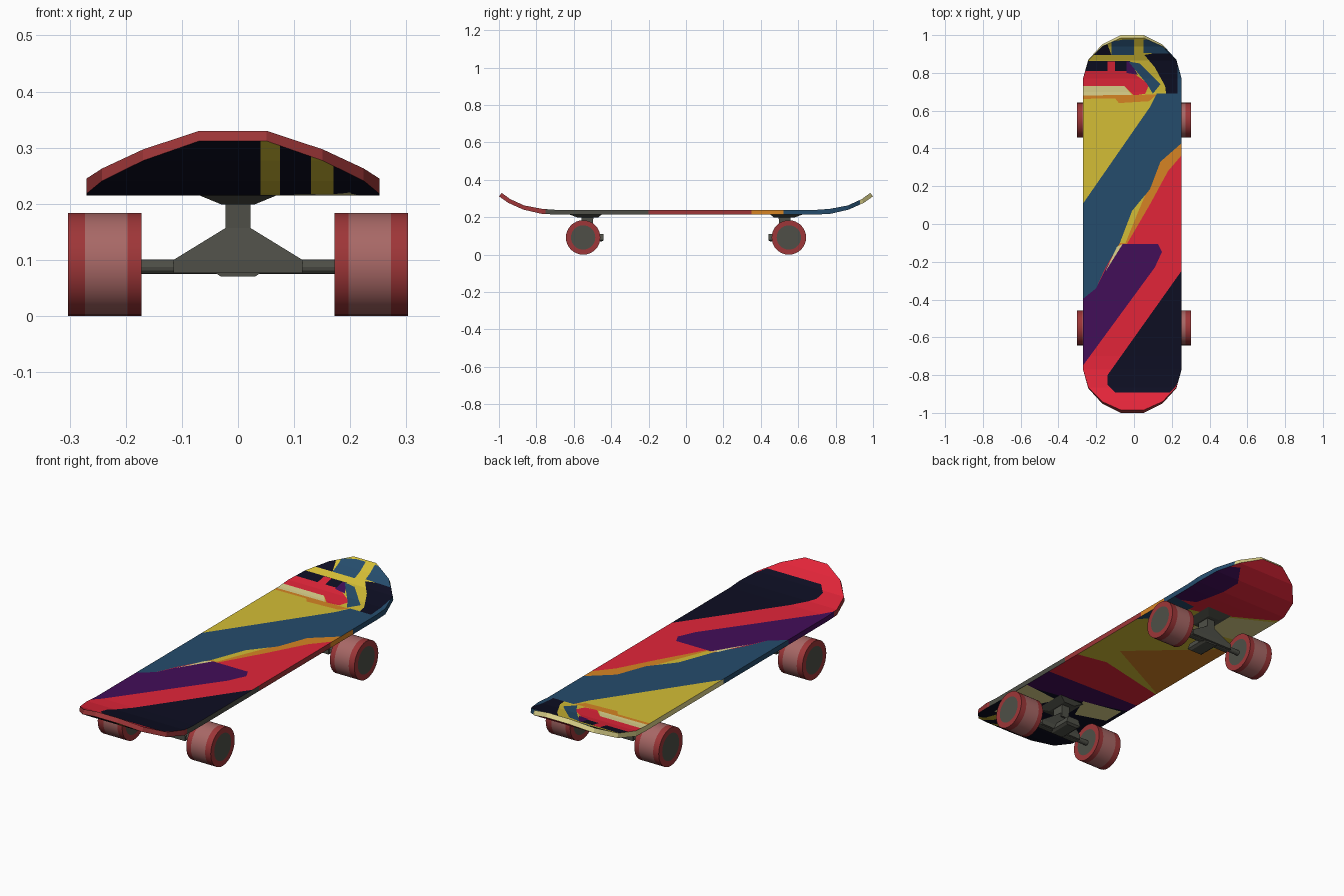
import bpy, bmesh, math
from mathutils import Vector, Matrix

if "Cube" in bpy.data.objects:
    bpy.data.objects.remove(bpy.data.objects["Cube"])

# Palette (sRGB 0-255, stored as linear)
PALETTE = {"red": (226, 37, 57), "navy": (13, 14, 34), "purple": (66, 14, 88), "blue": (37, 76, 108),
           "yellow": (212, 190, 54), "orange": (214, 132, 36), "pale_cream": (222, 212, 140),
           "wheel_red": (158, 54, 56), "wheel_pink": (168, 104, 102), "metal_grey": (78, 79, 71)}
IDX = {n: i for i, n in enumerate(PALETTE)}
MATS = []
for n, c in PALETTE.items():
    m = bpy.data.materials.new(n)
    m.diffuse_color = [((v / 255 + .055) / 1.055) ** 2.4 for v in c] + [1]
    m.use_nodes = True
    m.node_tree.nodes["Principled BSDF"].inputs["Base Color"].default_value = m.diffuse_color
    MATS.append(m)


def finish(bm, name, smooth=False):
    me = bpy.data.meshes.new(name)
    bm.to_mesh(me)
    bm.free()
    for m in MATS:
        me.materials.append(m)
    ob = bpy.data.objects.new(name, me)
    bpy.context.collection.objects.link(ob)
    if smooth:
        bpy.context.view_layer.objects.active = ob
        ob.select_set(True)
        bpy.ops.object.shade_smooth_by_angle(angle=math.radians(35))
        ob.select_set(False)
    return ob


# Painted regions as (colour, x-y outline); later ones cover earlier ones
STRIPES = [
    ("yellow", [(-.3, .05), (-.3, .69), (.13, .69), (.12, .6)]),
    ("orange", [(.3, .48), (.3, .42), (.18, .28), (.085, .105), (-.04, -.11), (-.1, -.12), (.07, .3)]),
    ("blue", [(-.3, .065), (.085, .62), (.12, .69), (.3, .69), (.3, .47), (.14, .33), (.085, .185), (0, .08),
              (-.075, -.1), (-.155, -.24), (-.2, -.34), (-.3, -.42)]),
    ("yellow", [(-.075, -.1), (-.01, .07), (.06, .155), (.02, .06), (-.045, -.1)]),
    ("purple", [(-.3, -.42), (-.2, -.34), (-.14, -.22), (-.06, -.106), (.127, -.106), (.148, -.148),
                (.11, -.23), (-.3, -.79)]),
    ("pale_cream", [(-.16, -.27), (-.09, -.12), (-.06, -.106), (-.15, -.25)]),
    ("navy", [(.3, -.18), (-.14, -.8), (-.14, -.85), (-.1, -.892), (.19, -.892), (.22, -.86), (.3, -.7)])]
TAIL = [
    ("yellow", [(-.3, .69), (-.3, 1.1), (.3, 1.1), (.3, .69)]),
    ("navy", [(.055, .895), (.2, .92), (.23, .88), (.23, .69), (.17, .69), (.165, .73), (.11, .83)]),
    ("blue", [(.23, .9), (.3, .9), (.3, .68), (.23, .68)]),
    ("blue", [(.05, .978), (.13, .97), (.26, .92), (.26, .9), (.05, .905)]),
    ("blue", [(-.12, .965), (-.05, .978), (0, .978), (0, .895), (-.12, .895)]),
    ("navy", [(-.24, .895), (-.12, .895), (-.14, .95), (-.2, .95)]),
    ("navy", [(-.3, .862), (-.02, .862), (0, .81), (-.3, .81)]),
    ("red", [(-.3, .81), (-.14, .81), (-.14, .86), (-.1, .86), (-.1, .81), (-.02, .81), (.08, .74), (.06, .69),
             (0, .68), (-.05, .73), (-.3, .73)]),
    ("purple", [(-.04, .8), (-.04, .86), (-.02, .86), (.02, .79)]),
    ("blue", [(-.03, .86), (.03, .85), (.14, .74), (.1, .69), (.07, .74)]),
    ("pale_cream", [(-.3, .73), (-.05, .73), (-.01, .68), (-.3, .68)]),
    ("orange", [(-.3, .68), (.12, .685), (.08, .65), (-.08, .64), (-.1, .665), (-.3, .662)])]
UNDERSIDE = [
    ("red", [(-.3, .75), (0, .58), (.3, .5), (.3, 1.1), (-.3, 1.1)]),
    ("purple", [(.3, .55), (.3, .88), (.13, .93), (.08, .85), (.14, .62)]),
    ("blue", [(.3, .26), (.3, .6), (.12, .58), (.13, .46)]),
    ("pale_cream", [(-.3, .73), (-.3, .48), (0, .42), (0, .57)]),
    ("orange", [(.12, .04), (-.3, .42), (-.3, -.17)]),
    ("red", [(.3, -.12), (.1, -.08), (-.3, -.17), (-.3, -.3), (.3, -.32)]),
    ("purple", [(.3, -.32), (-.3, -.3), (-.3, -.36), (0, -.45), (.3, -.5)]),
    ("navy", [(-.3, -.36), (0, -.45), (.3, -.5), (.3, -1.1), (-.3, -1.1)]),
    ("pale_cream", [(.25, -.56), (.25, -.48), (.05, -.5), (.1, -.6)]),
    ("pale_cream", [(-.05, -.43), (-.25, -.39), (-.25, -.5), (-.1, -.55)]),
    ("pale_cream", [(.22, -.68), (.1, -.64), (.05, -.7), (.2, -.78)]),
    ("yellow", [(.04, -.72), (.04, -1.1), (.075, -1.1), (.075, -.72)]),
    ("yellow", [(.13, -.75), (.13, -1.1), (.17, -1.1), (.17, -.75)])]


def inside(p, poly):
    hit = False
    for (ax, ay), (bx, by) in zip(poly, poly[1:] + poly[:1]):
        if (ay > p.y) != (by > p.y) and p.x < ax + (p.y - ay) * (bx - ax) / (by - ay):
            hit = not hit
    return hit


def cut(bm, faces, co, no):
    geom = set(faces)
    for f in faces:
        geom.update(f.verts)
        geom.update(f.edges)
    bmesh.ops.bisect_plane(bm, geom=list(geom), dist=1e-5, plane_co=co, plane_no=no)
    bm.normal_update()


def overlaps(f, a, b):
    return all(min(v.co[k] for v in f.verts) <= max(a[k], b[k]) and
               max(v.co[k] for v in f.verts) >= min(a[k], b[k]) for k in (0, 1))


def paint(bm, pick, base, regions):
    """Cut the picked faces along each outline, then colour them by region."""
    for _, poly in regions:
        for a, b in zip(poly, poly[1:] + poly[:1]):
            faces = [f for f in bm.faces if pick(f) and overlaps(f, a, b)]
            if faces:
                cut(bm, faces, (a[0], a[1], 0), (b[1] - a[1], a[0] - b[0], 0))
    for f in bm.faces:
        if pick(f):
            c = f.calc_center_median()
            f.material_index = IDX[base]
            for col, poly in regions:
                if inside(c, poly):
                    f.material_index = IDX[col]


def edge_colour(c):
    if c.y < -.75:
        return "wheel_red"
    if c.x > 0:
        steps = ((-.2, "metal_grey"), (.35, "wheel_red"), (.52, "orange"), (.93, "blue"))
    else:
        steps = ((-.4, "purple"), (.1, "blue"))
    return next((col for y, col in steps if c.y < y), "pale_cream")


# Deck: stations of half width, top (y, z) and bottom (y, z), mirrored front to back
HALF = [(.06, .985, .33, 1.0, .312), (.16, .94, .297, .95, .277), (.233, .865, .263, .87, .241),
        (.261, .77, .245, .77, .218), (.261, .7, .24, .7, .215)]
stations = [(w, -ty, tz, -by, bz) for w, ty, tz, by, bz in HALF] + HALF[::-1]
bm = bmesh.new()
rings = []
for w, ty, tz, by, bz in stations:
    rings.append([bm.verts.new((x - .009, y, z)) for x, y, z in
                  ((-w, ty, tz), (w, ty, tz), (w, by, bz), (-w, by, bz))])
for r, s in zip(rings, rings[1:]):
    for i in range(4):
        bm.faces.new((r[i], r[(i + 1) % 4], s[(i + 1) % 4], s[i]))
bm.faces.new(rings[0])
bm.faces.new(rings[-1][::-1])
bmesh.ops.recalc_face_normals(bm, faces=bm.faces[:])
bm.normal_update()
for y in (-.75, -.4, -.2, .1, .35, .52, .93):
    cut(bm, [f for f in bm.faces if abs(f.normal.z) < .75], (0, y, 0), (0, 1, 0))
for f in bm.faces:
    f.material_index = IDX[edge_colour(f.calc_center_median())]
paint(bm, lambda f: f.normal.z > .75, "red", STRIPES + TAIL)
paint(bm, lambda f: f.normal.z < -.75, "yellow", UNDERSIDE)
finish(bm, "deck")


# Wheel: revolved profile around x, hub grey, tread with a lighter band
def wheel(name, side, end):
    prof = [(.172, .065), (.172, .092), (.197, .092), (.273, .092), (.303, .092), (.303, .065)]
    cols = ["wheel_red", "wheel_red", "wheel_pink", "wheel_red", "wheel_red"]
    n = 32
    bm = bmesh.new()
    loops = [[bm.verts.new((side * x, end * .55 + r * math.cos(2 * math.pi * k / n),
                            .092 + r * math.sin(2 * math.pi * k / n))) for k in range(n)] for x, r in prof]
    for a, b, col in zip(loops, loops[1:], cols):
        for k in range(n):
            bm.faces.new((a[k], a[(k + 1) % n], b[(k + 1) % n], b[k])).material_index = IDX[col]
    for l in (loops[0], loops[-1]):
        bm.faces.new(l).material_index = IDX["metal_grey"]
    bmesh.ops.recalc_face_normals(bm, faces=bm.faces[:])
    finish(bm, name, True)


def frustum(bm, low, high):
    """Tapered block between two rectangles (half width, y0, y1, z)."""
    q = [[bm.verts.new(p) for p in ((-w, y0, z), (w, y0, z), (w, y1, z), (-w, y1, z))]
         for w, y0, y1, z in (low, high)]
    bm.faces.new(q[0])
    bm.faces.new(q[1])
    for i in range(4):
        bm.faces.new((q[0][i], q[0][(i + 1) % 4], q[1][(i + 1) % 4], q[1][i]))


# Truck: baseplate, neck, hanger, kingpin nut and axle
def truck(name, end):
    bm = bmesh.new()
    frustum(bm, (.03, .47, .58, .199), (.07, .45, .625, .2155))
    frustum(bm, (.022, .5, .56, .14), (.022, .495, .56, .202))
    frustum(bm, (.115, .53, .57, .1), (.022, .5, .56, .157))
    frustum(bm, (.115, .53, .57, .077), (.115, .53, .57, .1))
    frustum(bm, (.03, .45, .56, .07), (.042, .44, .56, .078))
    frustum(bm, (.042, .44, .54, .078), (.03, .44, .53, .11))
    bmesh.ops.create_cone(bm, cap_ends=True, segments=12, radius1=.0128, radius2=.0128, depth=.36,
                          matrix=Matrix.Translation((0, .55, .0875)) @ Matrix.Rotation(math.pi / 2, 4, 'Y'))
    for v in bm.verts:
        v.co.y *= end
    for f in bm.faces:
        f.material_index = IDX["metal_grey"]
    bmesh.ops.recalc_face_normals(bm, faces=bm.faces[:])
    finish(bm, name)


for end, word in ((-1, "front"), (1, "back")):
    truck(word + "_truck", end)
    for side, lr in ((-1, "left"), (1, "right")):
        wheel(f"{word}_{lr}_wheel", side, end)
